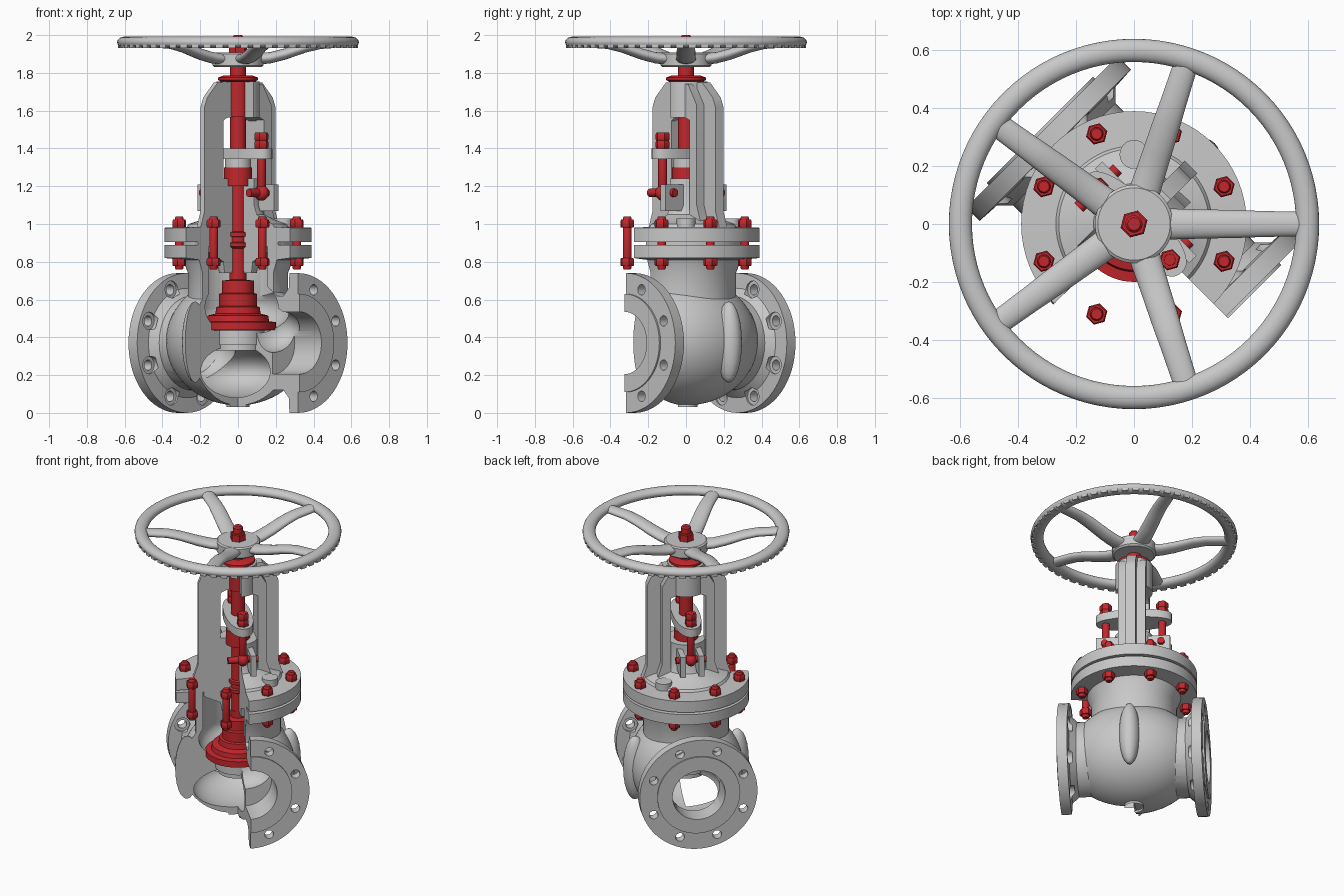
import bpy, bmesh
from math import sin, cos, pi, radians
from mathutils import Matrix, Vector

if "Cube" in bpy.data.objects:
    bpy.data.objects.remove(bpy.data.objects["Cube"])


def material(name, color):
    m = bpy.data.materials.new(name)
    m.use_nodes = True
    m.diffuse_color = color
    m.node_tree.nodes["Principled BSDF"].inputs["Base Color"].default_value = color
    return m


GREY = material("cast grey", (0.58, 0.58, 0.58, 1))
RED = material("trim red", (0.55, 0.02, 0.025, 1))
parts = []

# Local frame: x along the pipe, y along the yoke arms; all is turned at the end.


def add(name, bm, mat):
    bmesh.ops.recalc_face_normals(bm, faces=bm.faces)
    mesh = bpy.data.meshes.new(name)
    bm.to_mesh(mesh)
    bm.free()
    mesh.materials.append(mat)
    ob = bpy.data.objects.new(name, mesh)
    bpy.context.collection.objects.link(ob)
    parts.append(ob)
    return ob


def skin(name, loops, mat, closed=False):
    bm = bmesh.new()
    rows = [[bm.verts.new(p) for p in loop] for loop in loops]
    n = len(rows[0])
    pairs = list(zip(rows, rows[1:]))
    if closed:
        pairs.append((rows[-1], rows[0]))
    else:
        bm.faces.new(rows[0])
        bm.faces.new(rows[-1])
    for a, b in pairs:
        for i in range(n):
            j = (i + 1) % n
            bm.faces.new((a[i], a[j], b[j], b[i]))
    return add(name, bm, mat)


def lathe(name, pts, mat=GREY, sides=64, at=(0, 0), closed=False):
    turn = [2 * pi * i / sides for i in range(sides)]
    loops = [[(at[0] + r * cos(a), at[1] + r * sin(a), z) for a in turn] for r, z in pts]
    return skin(name, loops, mat, closed)


def lathe_x(name, pts, y=0, z=0.37, sides=64):
    ob = lathe(name, pts, GREY, sides)
    ob.data.transform(Matrix.Translation((0, y, z)) @ Matrix.Rotation(pi / 2, 4, 'Y'))
    return ob


def prism(name, outline, width, mat=GREY):
    return skin(name, [[(x, y, z) for y, z in outline] for x in (-width, width)], mat)


def box(name, lo, hi, mat=GREY):
    a, b = Vector(lo), Vector(hi)
    bm = bmesh.new()
    bmesh.ops.create_cube(bm, size=1, matrix=Matrix.Translation((a + b) / 2) @ Matrix.Diagonal((*(b - a), 1)))
    return add(name, bm, mat)


def ball(name, center, radii, mat=GREY, n=48):
    bm = bmesh.new()
    bmesh.ops.create_uvsphere(bm, u_segments=n, v_segments=n // 2, radius=1,
                              matrix=Matrix.Translation(center) @ Matrix.Diagonal((*radii, 1)))
    return add(name, bm, mat)


def combine(ob, others, op):
    for other in others:
        mod = ob.modifiers.new("combine", 'BOOLEAN')
        mod.operation, mod.solver, mod.object = op, 'EXACT', other
        bpy.context.view_layer.objects.active = ob
        bpy.ops.object.modifier_apply(modifier=mod.name)
        parts.remove(other)
        bpy.data.objects.remove(other)


def wedge():
    return box("wedge_cutter", (0, -1, -0.2), (1, 0, 1.9))


# Valve body: pipe ends with drilled flanges, globe, neck and side ribs
half = [(0.26, 0.46), (0.26, 0.45), (0.37, 0.45), (0.37, 0.385), (0.29, 0.38), (0.25, 0.34)]
body = lathe_x("valve_body", [(r, -u) for r, u in half] + half[::-1])
holes = []
for s in (-1, 1):
    for k in range(8):
        a = radians(22.5 + 45 * k)
        holes.append(lathe_x("hole", [(0.047, s * 0.36), (0.047, s * 0.392), (0.028, s * 0.392), (0.028, s * 0.5)],
                             0.305 * cos(a), 0.37 + 0.305 * sin(a), 20))
combine(body, holes, 'DIFFERENCE')
combine(body, [
    ball("globe", (0, 0, 0.38), (0.41, 0.35, 0.34), n=64),
    lathe("neck", [(0.24, 0.4), (0.265, 0.6), (0.265, 0.74), (0.29, 0.81), (0.39, 0.82), (0.39, 0.89)]),
    lathe("bottom_boss", [(0.06, 0.03), (0.06, 0.12)], sides=32),
    ball("left_rib", (0, 0.32, 0.375), (0.065, 0.075, 0.215), n=24),
    ball("right_rib", (0, -0.32, 0.375), (0.065, 0.075, 0.215), n=24)], 'UNION')
# Flow passage: inlet, lower chamber, seat hole, upper chamber, outlet
combine(body, [
    lathe_x("inlet", [(0.165, -0.5), (0.165, -0.27)]),
    ball("inlet_bend", (-0.24, 0, 0.32), (0.14, 0.17, 0.15)),
    ball("lower_chamber", (-0.03, 0, 0.22), (0.27, 0.28, 0.14)),
    lathe("seat_hole", [(0.13, 0.3), (0.13, 0.5)]),
    ball("upper_chamber", (0.04, 0, 0.56), (0.26, 0.25, 0.15)),
    lathe("neck_hole", [(0.22, 0.55), (0.22, 0.95)]),
    ball("outlet_bend", (0.26, 0, 0.44), (0.12, 0.165, 0.12)),
    lathe_x("outlet", [(0.165, 0.26), (0.165, 0.5)]),
    wedge()], 'DIFFERENCE')

# Bonnet with packing box, yoke arms, top hub and eyebolt lugs
bonnet = lathe("bonnet_and_yoke", [(0.1, 0.74), (0.11, 0.8), (0.215, 0.85), (0.215, 0.88), (0.3, 0.885), (0.3, 0.905),
                                   (0.39, 0.905), (0.39, 0.98), (0.27, 0.985), (0.26, 1.0), (0.2, 1.02),
                                   (0.14, 1.05), (0.12, 1.1), (0.12, 1.24)])
extras = [lathe("yoke_hub", [(0.115, 1.565), (0.115, 1.755)])]
for s in (-1, 1):
    plate = [(0.11, 0.99), (0.2, 0.99), (0.165, 1.1), (0.165, 1.63), (0.1, 1.74), (0.06, 1.74), (0.06, 1.57), (0.11, 1.55)]
    rib = [(0.1, 0.98), (0.28, 0.98), (0.25, 1.07), (0.25, 1.62), (0.23, 1.67), (0.15, 1.75), (0.07, 1.75), (0.07, 1.58),
           (0.115, 1.54), (0.115, 1.0)]
    extras.append(prism("arm_plate", [(s * y, z) for y, z in plate], 0.085))
    extras.append(prism("arm_rib", [(s * y, z) for y, z in rib], 0.03))
    for t in (-1, 1):
        xs, ys = sorted((s * 0.07, s * 0.23)), sorted((t * 0.04, t * 0.075))
        extras.append(box("lug", (xs[0], ys[0], 1.07), (xs[1], ys[1], 1.21)))
    extras.append(lathe("bonnet_boss", [(0.05, 0.97), (0.05, 1.03)], sides=24, at=(s * 0.17, 0.17)))
combine(bonnet, extras, 'UNION')
combine(bonnet, [wedge()], 'DIFFERENCE')

# Seat ring, plug, stem and packing
lathe("seat_ring", [(0.14, 0.36), (0.14, 0.44), (0.11, 0.44), (0.11, 0.33), (0.125, 0.33), (0.125, 0.36)], closed=True)
lathe("plug", [(0.16, 0.435), (0.2, 0.44), (0.2, 0.48), (0.165, 0.485), (0.16, 0.515), (0.12, 0.525), (0.115, 0.56),
               (0.1, 0.565), (0.1, 0.63), (0.085, 0.635), (0.085, 0.7), (0.045, 0.705), (0.045, 0.75)], RED)
lathe("stem", [(0.042, 0.7), (0.042, 0.87), (0.058, 0.88), (0.058, 0.9), (0.045, 0.905), (0.045, 0.93),
               (0.055, 0.935), (0.055, 0.955), (0.042, 0.96), (0.042, 1.92)], RED, 32)
lathe("packing", [(0.075, 1.2), (0.075, 1.3)], RED, 40)
lathe("yoke_sleeve", [(0.052, 1.57), (0.052, 1.753), (0.09, 1.753), (0.105, 1.762), (0.105, 1.775), (0.08, 1.785)], RED, 40)

# Gland follower with oval flange
lathe("gland_tube", [(0.07, 1.28), (0.07, 1.36)], sides=40)
gland = []
for i in range(48):
    a = 2 * pi * i / 48
    gland.append((0.235 * cos(a), 0.085 * (1 if sin(a) > 0 else -1) * abs(sin(a)) ** 0.8))
skin("gland_flange", [[(x, y, z) for x, y in gland] for z in (1.345, 1.4)], GREY)


# Threaded studs with hexagon nuts
def stud(name, x, y, lo, hi, nuts, r):
    lathe(name, [(r * 0.8, lo), (r, lo + 0.008), (r, hi - 0.008), (r * 0.8, hi)], RED, 16, (x, y))
    for z in nuts:
        lathe(name + "_nut", [(0.034, z), (0.038, z + 0.005), (0.038, z + 0.035), (0.033, z + 0.042)], RED, 6, (x, y))


for k in range(8):
    a = radians(22.5 + 45 * k)
    stud("bonnet_stud", 0.337 * cos(a), 0.337 * sin(a), 0.76, 1.04, (0.778, 0.981), 0.023)
for s in (-1, 1):
    x = s * 0.175
    stud("gland_eyebolt", x, 0, 1.16, 1.485, (1.4, 1.442), 0.024)
    ball("eyebolt_eye", (x, 0, 1.165), (0.042, 0.036, 0.042), RED, 20)
    pin = lathe("eyebolt_pin", [(0.022, -0.095), (0.022, 0.095)], RED, 16)
    pin.data.transform(Matrix.Translation((x, 0, 1.165)) @ Matrix.Rotation(pi / 2, 4, 'X'))

# Handwheel: rim, grip ridges, hub, five dipped spokes and top nut
tube = [2 * pi * i / 20 for i in range(20)]
lathe("wheel_rim", [(0.6 + 0.04 * cos(a), 1.962 + 0.03 * sin(a)) for a in tube], sides=96, closed=True)
grip = bmesh.new()
for k in range(60):
    spot = Matrix.Rotation(2 * pi * k / 60, 4, 'Z') @ Matrix.Translation((0.618, 0, 1.943))
    bmesh.ops.create_cube(grip, size=1, matrix=spot @ Matrix.Diagonal((0.035, 0.04, 0.02, 1)))
add("rim_grip_ridges", grip, GREY)
lathe("wheel_hub", [(0.125, 1.83), (0.135, 1.84), (0.135, 1.9), (0.125, 1.907)])
path = [(0.08, 1.872, 0.055, 0.03), (0.17, 1.88, 0.052, 0.03), (0.25, 1.9, 0.05, 0.03),
        (0.36, 1.935, 0.048, 0.027), (0.44, 1.952, 0.045, 0.025), (0.59, 1.96, 0.042, 0.023)]
for k in range(5):
    spoke = skin("wheel_spoke", [[(r, w * cos(a), z + h * sin(a)) for a in tube] for r, z, w, h in path], GREY)
    spoke.data.transform(Matrix.Rotation(radians(45 + 72 * k), 4, 'Z'))
lathe("wheel_nut", [(0.048, 1.9), (0.048, 1.95), (0.042, 1.955)], RED, 6)
lathe("stem_tip", [(0.03, 1.94), (0.03, 1.99), (0.022, 2.0)], RED, 20)

# Turn the valve about its stem and shade
bpy.ops.object.select_all(action='DESELECT')
for ob in parts:
    ob.data.transform(Matrix.Rotation(-pi / 4, 4, 'Z'))
    ob.select_set(True)
bpy.context.view_layer.objects.active = body
bpy.ops.object.shade_smooth_by_angle(angle=radians(35))
